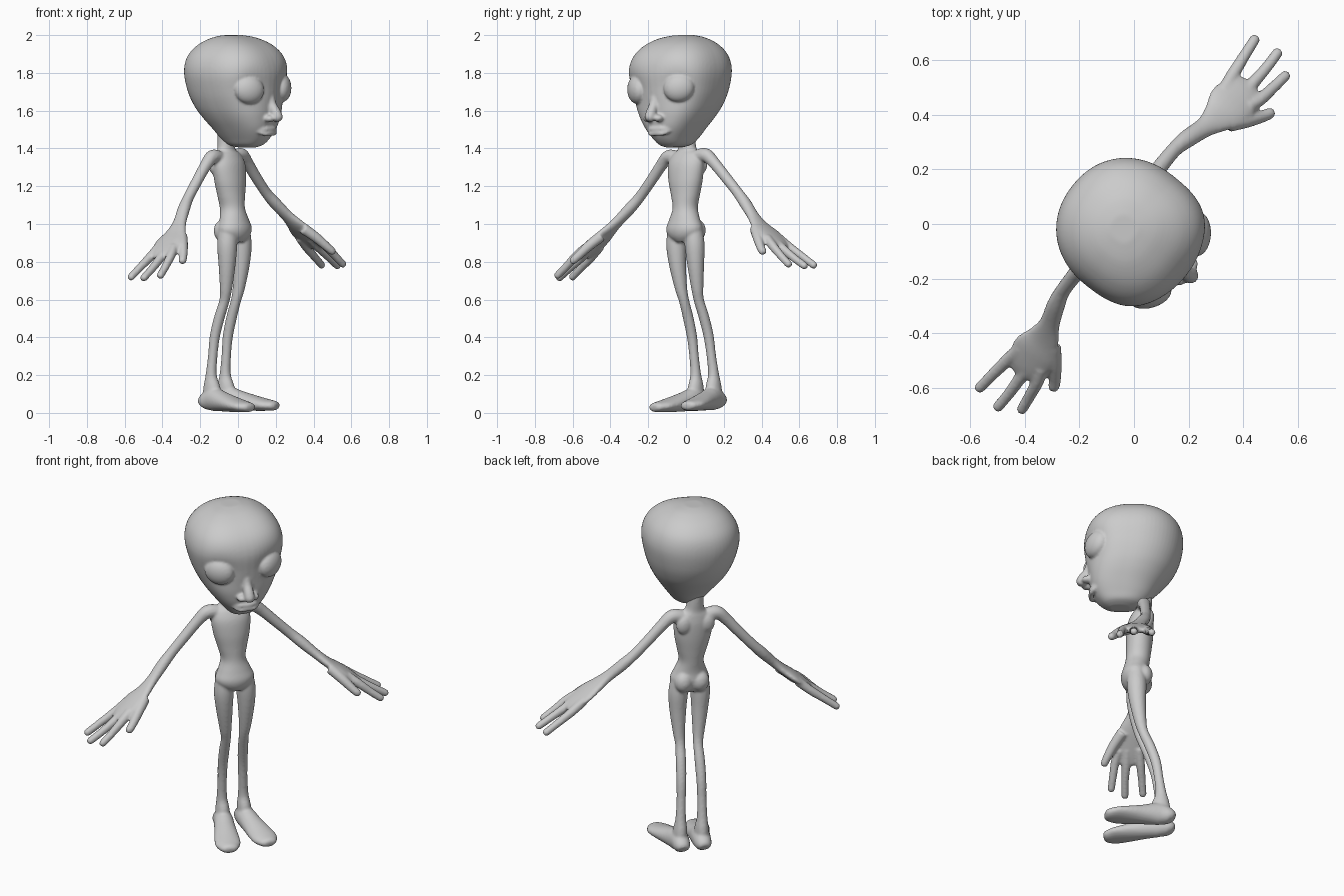
import bpy, bmesh
from math import cos, sin, pi, radians, exp, copysign
from mathutils import Vector, Matrix

# Figure is modelled facing -y, then turned and slightly rolled into place
PLACE = (Matrix.Rotation(radians(51.7), 4, 'Z') @ Matrix.Translation((0.02, 0, 0.006))
         @ Matrix.Rotation(radians(-2.2), 4, 'Y'))
HEAD_SHIFT = Matrix.Translation((0.02, 0, 0))


def spline(pts, steps):
    """Catmull-Rom through tuples of any length."""
    p = [pts[0]] + list(pts) + [pts[-1]]
    out = []
    for i in range(1, len(p) - 2):
        for s in range(steps):
            t = s / steps
            out.append([0.5 * (2 * b + (c - a) * t + (2 * a - 5 * b + 4 * c - d) * t * t
                               + (3 * b - a - 3 * c + d) * t ** 3)
                        for a, b, c, d in zip(*p[i - 1:i + 3])])
    return out + [list(pts[-1])]


def skin(bm, rings):
    loops = [[bm.verts.new(v) for v in r] for r in rings]
    n = len(loops[0])
    for a, b in zip(loops, loops[1:]):
        for i in range(n):
            bm.faces.new((a[i], a[(i + 1) % n], b[(i + 1) % n], b[i]))
    bm.faces.new(loops[0])
    bm.faces.new(loops[-1])


def tube(bm, pts, side=1, ref=(0, 1, 0), steps=5, n=20):
    """Limb: points (x, forward, z, radius along ref, other radius); mirrored by side."""
    pts = [p if len(p) == 5 else (*p, p[3]) for p in pts]
    sp = spline(pts, steps)
    cs = [Vector((side * p[0], -p[1], p[2])) for p in sp]
    rings = []

    def ring(c, t, ru, rv):
        u = Vector(ref)
        u = (u - t * u.dot(t)).normalized()
        v = t.cross(u)
        rings.append([c + u * ru * cos(2 * pi * k / n) + v * rv * sin(2 * pi * k / n)
                      for k in range(n)])
    last = len(cs) - 1
    for i, c in enumerate(cs):
        t = (cs[min(i + 1, last)] - cs[max(i - 1, 0)]).normalized()
        ring(c, t, sp[i][3], sp[i][4])
    for f, r in ((0.45, 0.85), (0.8, 0.5)):      # rounded end
        ring(cs[-1] + t * sp[-1][4] * f, t, sp[-1][3] * r, sp[-1][4] * r)
    skin(bm, rings)


def stack(bm, rows, front_power=2.0, back_power=2.0, warp=None, n=64, steps=5):
    """Level cross-sections: (z, half width, front, back)."""
    rings = []
    for z, w, f, b in spline(rows, steps):
        r = []
        for k in range(n):
            c, s = cos(2 * pi * k / n), sin(2 * pi * k / n)
            e = 2 / (front_power if s > 0 else back_power)
            v = Vector((w * copysign(abs(c) ** e, c),
                        -(f + b) / 2 - (f - b) / 2 * copysign(abs(s) ** e, s), z))
            r.append(warp(v) if warp else v)
        rings.append(r)
    skin(bm, rings)


def ball(bm, centre, radii, rot=Matrix()):
    x, f, z = centre
    bmesh.ops.create_uvsphere(bm, u_segments=32, v_segments=20, radius=1,
                              matrix=Matrix.Translation((x, -f, z)) @ rot
                              @ Matrix.Diagonal((*radii, 1)))


def finish(bm, name, place, voxel=0.007, smooth=6):
    bmesh.ops.recalc_face_normals(bm, faces=bm.faces)
    me = bpy.data.meshes.new(name)
    bm.to_mesh(me)
    bm.free()
    ob = bpy.data.objects.new(name, me)
    bpy.context.collection.objects.link(ob)
    ob.matrix_world = place
    m = ob.modifiers.new("fuse", 'REMESH')
    m.mode, m.voxel_size, m.use_smooth_shade = 'VOXEL', voxel, True
    m = ob.modifiers.new("soften", 'SMOOTH')
    m.factor, m.iterations = 0.5, smooth


# Torso, pelvis and neck
bm = bmesh.new()
stack(bm, [(.90, .05, .04, -.06), (.93, .09, .062, -.08), (.97, .107, .07, -.085),
           (1.02, .088, .058, -.08), (1.08, .068, .044, -.086), (1.15, .082, .042, -.095),
           (1.23, .101, .042, -.104), (1.31, .108, .032, -.106), (1.36, .09, .01, -.10),
           (1.39, .055, -.01, -.095), (1.44, .045, -.008, -.098), (1.52, .045, 0, -.1)])
for s in (1, -1):
    ball(bm, (s * .046, -.054, .96), (.05, .045, .058))            # buttock
    ball(bm, (s * .062, -.078, 1.31), (.045, .03, .055))           # shoulder blade
    # Arm and palm
    tube(bm, [(.06, -.05, 1.345, .038), (.125, -.05, 1.355, .037), (.18, -.053, 1.31, .031),
              (.25, -.055, 1.235, .029), (.33, -.053, 1.15, .028), (.39, -.04, 1.09, .034, .03),
              (.46, -.016, 1.02, .039, .026), (.52, 0, .965, .064, .025),
              (.58, .005, .92, .086, .025), (.64, .015, .875, .077, .022),
              (.67, .02, .85, .055, .018)], s)
    # Three fingers and a thumb
    for finger in ([(.61, .06, .895, .025), (.66, .08, .855, .024), (.73, .092, .793, .021),
                    (.78, .099, .752, .02)],
                   [(.61, .02, .895, .025), (.68, .022, .84, .024), (.76, .026, .785, .021),
                    (.828, .024, .741, .02)],
                   [(.60, -.045, .90, .025), (.67, -.055, .845, .024), (.75, -.065, .79, .021),
                    (.815, -.072, .745, .02)],
                   [(.52, .045, .95, .03), (.57, .09, .90, .027), (.615, .125, .85, .023),
                    (.64, .14, .825, .021)]):
        tube(bm, finger, s, n=14)
    # Leg and ankle
    tube(bm, [(.055, -.013, .96, .05), (.062, -.013, .88, .053), (.061, -.018, .78, .045),
              (.055, -.033, .66, .033), (.05, -.05, .59, .027), (.053, -.085, .5, .028),
              (.056, -.116, .4, .027), (.058, -.131, .3, .025), (.06, -.143, .2, .028, .03),
              (.06, -.142, .14, .036, .047), (.062, -.135, .07, .042, .06)], s, ref=(1, 0, 0))
    # Foot
    tube(bm, [(.06, -.212, .043, .028, .022), (.06, -.19, .055, .044, .043),
              (.062, -.13, .068, .052, .062), (.076, -.05, .055, .058, .051),
              (.093, .04, .04, .068, .039), (.104, .10, .032, .068, .031),
              (.109, .14, .028, .05, .026)], s, ref=(1, 0, 0))
finish(bm, "body", PLACE, smooth=5)

# Head with eye sockets
EYES = [Vector((s * .14, -.235, 1.71)) for s in (1, -1)]


def sockets(v):
    push = sum(exp(-((v - e).length / .10) ** 2) for e in EYES)
    return v + Vector((-copysign(.008, v.x) * push, .022 * push, 0))


bm = bmesh.new()
stack(bm, [(1.40, .03, .13, .02), (1.415, .07, .165, -.035), (1.45, .10, .20, -.08),
           (1.50, .138, .228, -.12), (1.56, .18, .242, -.17), (1.62, .212, .252, -.213),
           (1.70, .24, .265, -.248), (1.80, .257, .27, -.265), (1.88, .238, .243, -.25),
           (1.94, .188, .185, -.20), (1.978, .12, .105, -.13), (1.994, .05, .03, -.07)],
      front_power=2.6, back_power=2.15, warp=sockets)
# Nose and nostril wings
tube(bm, [(0, .225, 1.70, .026), (0, .245, 1.63, .024), (0, .27, 1.585, .028),
          (0, .282, 1.56, .029)], ref=(1, 0, 0))
for s in (1, -1):
    ball(bm, (s * .034, .252, 1.553), (.026, .03, .019))
# Upper and lower lip
for z, r in ((1.497, .011), (1.474, .012)):
    tube(bm, [(-.08, .195, 1.492, .006), (-.045, .224, z, r), (0, .233, z, r),
              (.045, .224, z, r), (.08, .195, 1.492, .006)], ref=(0, 0, 1), n=14)
# Bulging eyes, outer corners raised
for s in (1, -1):
    rot = Matrix.Rotation(s * radians(35), 4, 'Z') @ Matrix.Rotation(-s * radians(14), 4, 'Y')
    ball(bm, (s * .142, .207, 1.71), (.082, .048, .074), rot)
finish(bm, "head", PLACE @ HEAD_SHIFT, smooth=4)
